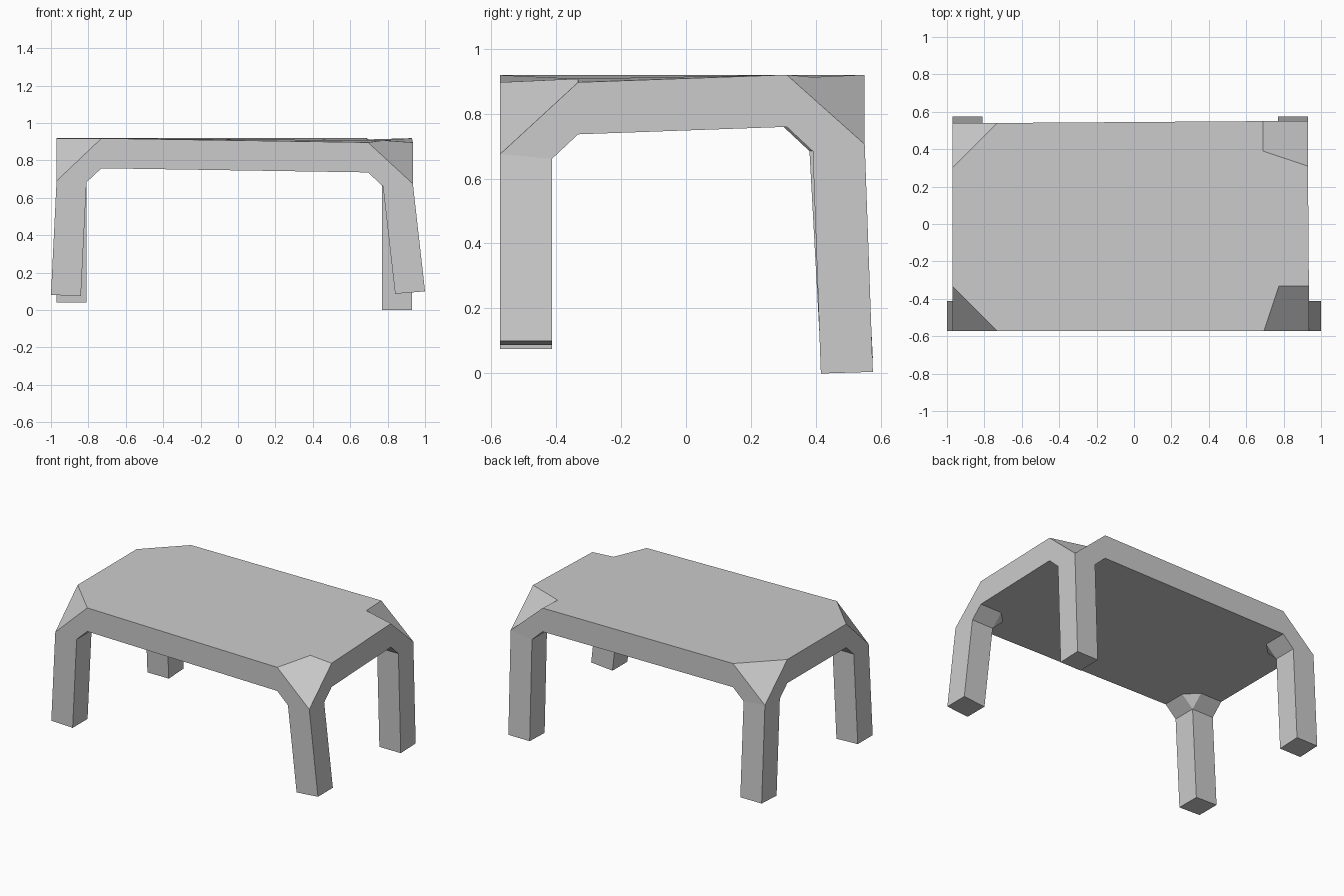
import bpy
import bmesh

cube = bpy.data.objects.get("Cube")
if cube:
    bpy.data.objects.remove(cube, do_unlink=True)

LEG = 0.16      # leg width
REACH = 0.24    # leg width plus brace
THICK = 0.16    # slab thickness

bm = bmesh.new()


def face(*verts):
    return bm.faces.new(verts)


def corner(ox, oy, top, leg_z, foot_z, lean, notch=None):
    """Leg, braces and cut corner; returns the loops that join the slab."""
    sx, sy = (1 if ox > 0 else -1), (1 if oy > 0 else -1)

    def vert(a, b, z):
        return bm.verts.new((ox - sx * a, oy - sy * b, z))

    under = top - THICK
    square = [(0, 0), (LEG, 0), (LEG, LEG), (0, LEG)]

    # Slab points beside the leg, on the top and on the underside
    x_top, y_top = vert(REACH, 0, top), vert(0, REACH, top)
    x_low, y_low = vert(REACH, 0, under), vert(0, REACH, under)
    p_x, p_y = vert(REACH, LEG, under), vert(LEG, REACH, under)

    # Leg: splayed square prism with its foot cut square to the lean
    inner_z = under - 0.075
    o, a, c, b = [vert(u, v, leg_z if u + v == 0 else inner_z) for u, v in square]
    out_x, out_y = lean
    tilt = 0.2 / LEG
    foot = [vert(u - out_x, v - out_y,
                 foot_z + tilt * (out_x * (LEG - u) + out_y * (LEG - v)))
            for u, v in square]
    head = [o, a, c, b]
    for i in range(4):
        j = (i + 1) % 4
        face(head[i], head[j], foot[j], foot[i])
    face(*foot)

    # Outer faces of the joint
    face(x_top, x_low, a, o)
    face(y_top, o, b, y_low)
    # Braces under the slab
    face(a, x_low, p_x, c)
    face(c, p_x, p_y)
    face(c, p_y, y_low, b)
    # Cut corner, with an extra notch point on some corners
    extra = [vert(*notch)] if notch else []
    face(o, x_top, *extra, y_top)
    return [x_top, *extra, y_top], [x_low, p_x, p_y, y_low]


front_right = corner(-0.97, -0.572, 0.918, 0.69, 0.075, (0.03, 0))
front_left = corner(0.935, -0.572, 0.896, 0.675, 0.087, (0.065, 0), (LEG, REACH, 0.907))
back_left = corner(0.93, 0.55, 0.919, 0.705, 0, (0, 0.025), (REACH, LEG, 0.912))
back_right = corner(-0.97, 0.54, 0.919, 0.7, 0.04, (0, 0.035))

# Slab top (0) and underside (1)
for k in (0, 1):
    face(*front_right[k][::-1], *front_left[k], *back_left[k][::-1], *back_right[k])

# Slab edges: index 0 joins along x, index -1 along y
for p, q, i in ((front_right, front_left, 0), (front_left, back_left, -1),
                (back_left, back_right, 0), (back_right, front_right, -1)):
    face(p[0][i], q[0][i], q[1][i], p[1][i])

bmesh.ops.recalc_face_normals(bm, faces=bm.faces[:])
mesh = bpy.data.meshes.new("table")
bm.to_mesh(mesh)
bm.free()

# One plain grey for the whole table
grey = bpy.data.materials.new("light_grey")
colour = (0.6, 0.6, 0.6, 1)
grey.use_nodes = True
grey.diffuse_color = colour
grey.node_tree.nodes["Principled BSDF"].inputs["Base Color"].default_value = colour
mesh.materials.append(grey)

table = bpy.data.objects.new("table", mesh)
bpy.context.collection.objects.link(table)
